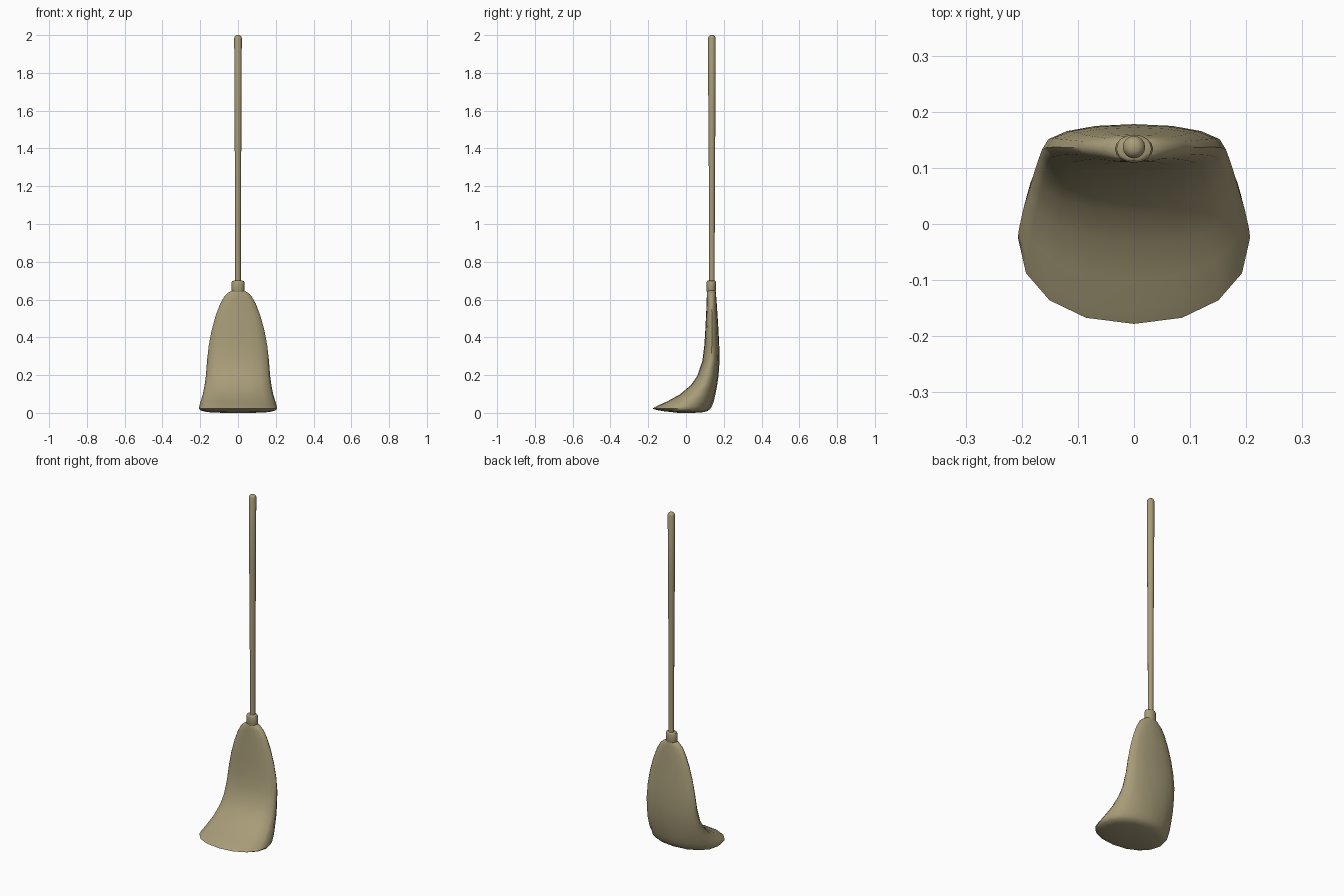
import bpy, bmesh, math

if "Cube" in bpy.data.objects:
    bpy.data.objects.remove(bpy.data.objects["Cube"])

straw = bpy.data.materials.new("straw")
straw.diffuse_color = (0.39, 0.335, 0.19, 1)
straw.use_nodes = True
straw.node_tree.nodes["Principled BSDF"].inputs["Base Color"].default_value = straw.diffuse_color


def loft(name, rings, sides, power=1.0, angle=40):
    """Rings are (z, centre y, half width x, half depth y, toe lift), bottom to top."""
    bm = bmesh.new()
    loops = []
    for z, cy, rx, ry, lift in rings:
        loop = []
        for i in range(sides):
            a = 2 * math.pi * i / sides
            c, s = math.cos(a), math.sin(a)
            x = rx * math.copysign(abs(c) ** power, c)
            y = ry * math.copysign(abs(s) ** power, s)
            loop.append(bm.verts.new((x, cy + y, z + lift * max(0, -s))))
        loops.append(loop)
    for lo, hi in zip(loops, loops[1:]):
        for i in range(sides):
            j = (i + 1) % sides
            bm.faces.new((lo[i], lo[j], hi[j], hi[i]))
    bm.faces.new(loops[0][::-1])
    bm.faces.new(loops[-1])
    bmesh.ops.recalc_face_normals(bm, faces=bm.faces)
    me = bpy.data.meshes.new(name)
    bm.to_mesh(me)
    bm.free()
    me.materials.append(straw)
    ob = bpy.data.objects.new(name, me)
    bpy.context.collection.objects.link(ob)
    bpy.ops.object.select_all(action='DESELECT')
    ob.select_set(True)
    bpy.context.view_layer.objects.active = ob
    bpy.ops.object.shade_smooth_by_angle(angle=math.radians(angle))
    return ob


# Bristle head: z, front y, back y, half width, extra height at the toe
profile = [
    (0.004, -0.04, 0.04, 0.08, 0.0),
    (0.008, -0.12, 0.095, 0.165, 0.005),
    (0.016, -0.158, 0.118, 0.196, 0.004),
    (0.027, -0.178, 0.130, 0.207, 0.0),
    (0.040, -0.155, 0.138, 0.205, 0.0),
    (0.065, -0.100, 0.147, 0.198, 0.0),
    (0.100, -0.035, 0.155, 0.187, 0.0),
    (0.150, 0.025, 0.165, 0.177, 0.0),
    (0.200, 0.060, 0.172, 0.170, 0.0),
    (0.280, 0.087, 0.178, 0.164, 0.0),
    (0.360, 0.097, 0.176, 0.155, 0.0),
    (0.440, 0.102, 0.172, 0.140, 0.0),
    (0.520, 0.106, 0.167, 0.118, 0.0),
    (0.580, 0.109, 0.163, 0.095, 0.0),
    (0.620, 0.110, 0.160, 0.073, 0.0),
    (0.640, 0.111, 0.158, 0.052, 0.0),
    (0.652, 0.113, 0.156, 0.032, 0.0),
]
loft("bristle_head",
     [(z, (f + b) / 2, w, (b - f) / 2, l) for z, f, b, w, l in profile],
     16, power=0.92, angle=60)

# Collar joining the head to the handle
loft("collar", [(z, 0.134, rx, ry, 0) for z, rx, ry in
                [(0.638, 0.030, 0.022), (0.645, 0.034, 0.025), (0.690, 0.034, 0.025),
                 (0.697, 0.031, 0.023), (0.700, 0.024, 0.020)]], 16)

# Tapered handle with a rounded top
loft("handle", [(z, 0.137, r, r, 0) for z, r in
                [(0.66, 0.0145), (0.90, 0.015), (1.30, 0.0165), (1.60, 0.019),
                 (1.985, 0.020), (1.994, 0.0165), (2.0, 0.009)]], 16)

# Rest the model on the ground
for ob in bpy.context.collection.objects:
    ob.location.z = -0.004 if ob.name == "bristle_head" else 0
